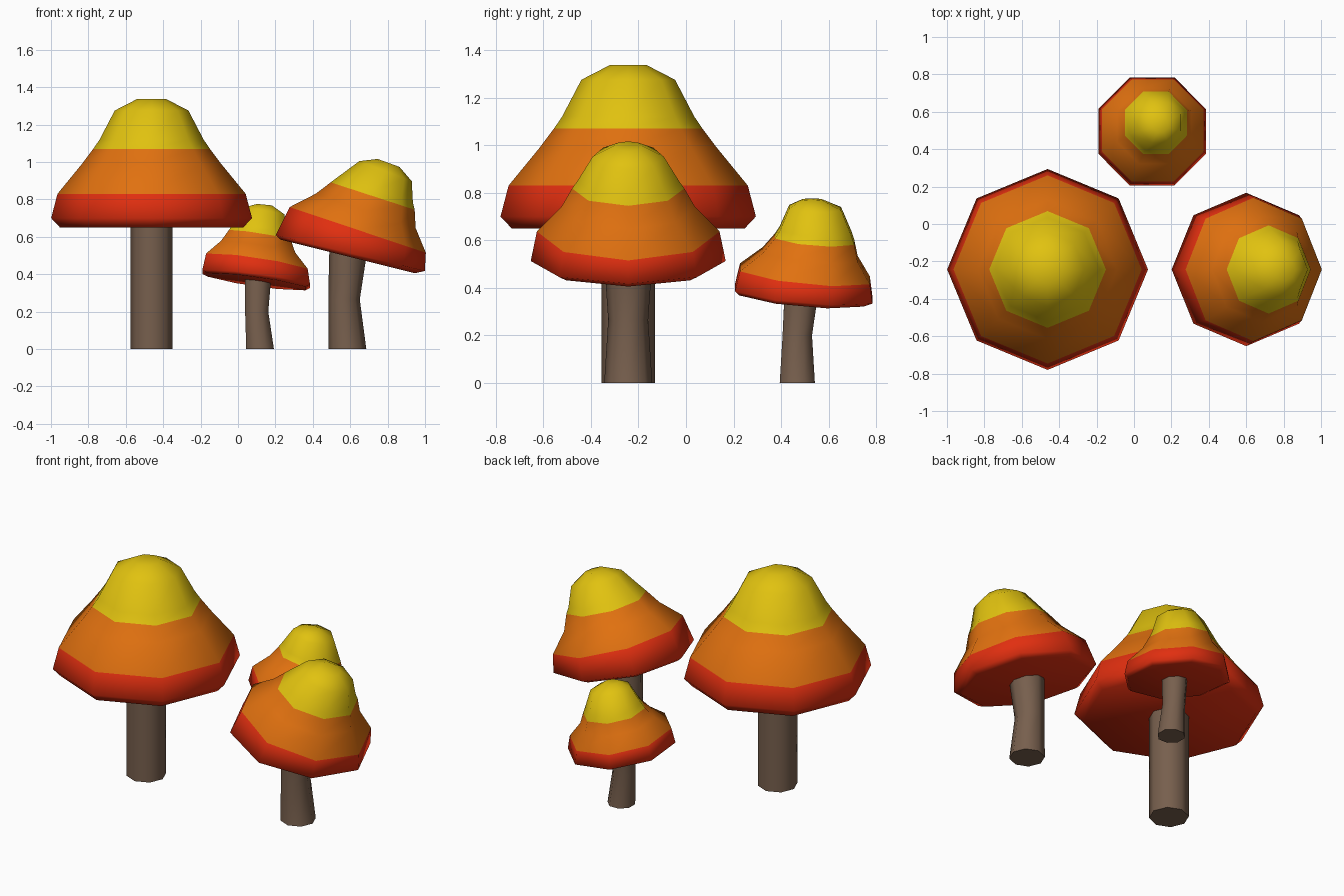
import bpy, bmesh, math
from mathutils import Vector

if "Cube" in bpy.data.objects:
    bpy.data.objects.remove(bpy.data.objects["Cube"])


def material(name, rgb):
    m = bpy.data.materials.new(name)
    m.diffuse_color = (*rgb, 1)
    m.use_nodes = True
    m.node_tree.nodes["Principled BSDF"].inputs["Base Color"].default_value = m.diffuse_color
    return m


red = material("red", (0.75, 0.028, 0.005))
orange = material("orange", (0.75, 0.165, 0.005))
yellow = material("yellow", (0.75, 0.54, 0.005))
brown = material("brown", (0.185, 0.115, 0.075))


def loft(name, rings, mats, bands, turn=0.0, angle=180):
    """Skin octagonal rings (x, y, z, radius, slope_x, slope_y); bands = material per span."""
    bm = bmesh.new()
    loops = []
    for x, y, z, r, sx, sy in rings:
        u = Vector((1, 0, -sx)).normalized()
        v = Vector((0, 1, -sy)).normalized()
        loops.append([bm.verts.new(Vector((x, y, z)) + r * (math.cos(a) * u + math.sin(a) * v))
                      for a in (math.radians(turn + 45 * i) for i in range(8))])
    for k, (lo, hi) in enumerate(zip(loops, loops[1:])):
        for i in range(8):
            j = (i + 1) % 8
            bm.faces.new((lo[i], lo[j], hi[j], hi[i])).material_index = bands[k]
    bm.faces.new(loops[0][::-1]).material_index = bands[0]
    bm.faces.new(loops[-1]).material_index = bands[-1]
    bmesh.ops.recalc_face_normals(bm, faces=bm.faces)
    me = bpy.data.meshes.new(name)
    bm.to_mesh(me)
    bm.free()
    for m in mats:
        me.materials.append(m)
    ob = bpy.data.objects.new(name, me)
    bpy.context.collection.objects.link(ob)
    bpy.ops.object.select_all(action='DESELECT')
    ob.select_set(True)
    bpy.context.view_layer.objects.active = ob
    if angle >= 180:
        bpy.ops.object.shade_smooth()
    else:
        bpy.ops.object.shade_smooth_by_angle(angle=math.radians(angle))
    return ob


def cap(name, rings, turn=0.0):
    loft(name, rings, (red, orange, yellow), (0, 0, 1, 1, 2, 2, 2), turn)


def stem(name, rings, turn=0.0):
    loft(name, rings, (brown,), (0,) * (len(rings) - 1), turn, 60)


# Large upright mushroom: (z, radius) profile
X, Y = -0.462, -0.243
cap("large_cap", [(X, Y, z, r, 0, 0) for z, r in (
    (0.65, 0.49), (0.70, 0.537), (0.83, 0.503), (0.99, 0.372),
    (1.07, 0.312), (1.12, 0.278), (1.275, 0.197), (1.337, 0.077))])
stem("large_stem", [(X, Y, z, 0.113, 0, 0) for z in (0, 0.3, 0.72)])

# Medium mushroom, bent to the right: (x, z, radius, tilt in degrees)
cap("medium_cap", [(x, Y, z, r, math.tan(math.radians(t)), 0) for x, z, r, t in (
    (0.587, 0.495, 0.37, 14), (0.60, 0.513, 0.41, 13.5), (0.64, 0.637, 0.384, 18.5),
    (0.683, 0.739, 0.282, 19), (0.72, 0.818, 0.236, 18), (0.733, 0.85, 0.213, 18.5),
    (0.789, 0.951, 0.15, 21), (0.805, 0.995, 0.062, 20))])
stem("medium_stem", [(0.585, Y, 0, 0.101, 0, 0), (0.567, Y, 0.265, 0.084, 0, 0),
                     (0.584, Y, 0.48, 0.099, 0.2, 0), (0.595, Y, 0.56, 0.099, 0.25, 0)])

# Small mushroom, leaning to the back right
cap("small_cap", [
    (0.10, 0.485, 0.36, 0.285, 0.14, 0.09), (0.097, 0.495, 0.375, 0.314, 0.13, 0.09),
    (0.101, 0.50, 0.459, 0.297, 0.15, 0.10), (0.108, 0.522, 0.54, 0.217, 0.16, 0.09),
    (0.117, 0.541, 0.605, 0.181, 0.16, 0.08), (0.122, 0.545, 0.64, 0.163, 0.17, 0.07),
    (0.140, 0.543, 0.737, 0.118, 0.17, 0.04), (0.142, 0.53, 0.772, 0.043, 0.1, 0)], 22.5)
stem("small_stem", [(0.118, 0.468, 0, 0.080, 0, 0), (0.10, 0.468, 0.20, 0.067, 0, 0),
                    (0.105, 0.481, 0.34, 0.074, 0.12, 0.08), (0.107, 0.487, 0.42, 0.074, 0.14, 0.09)], 22.5)
